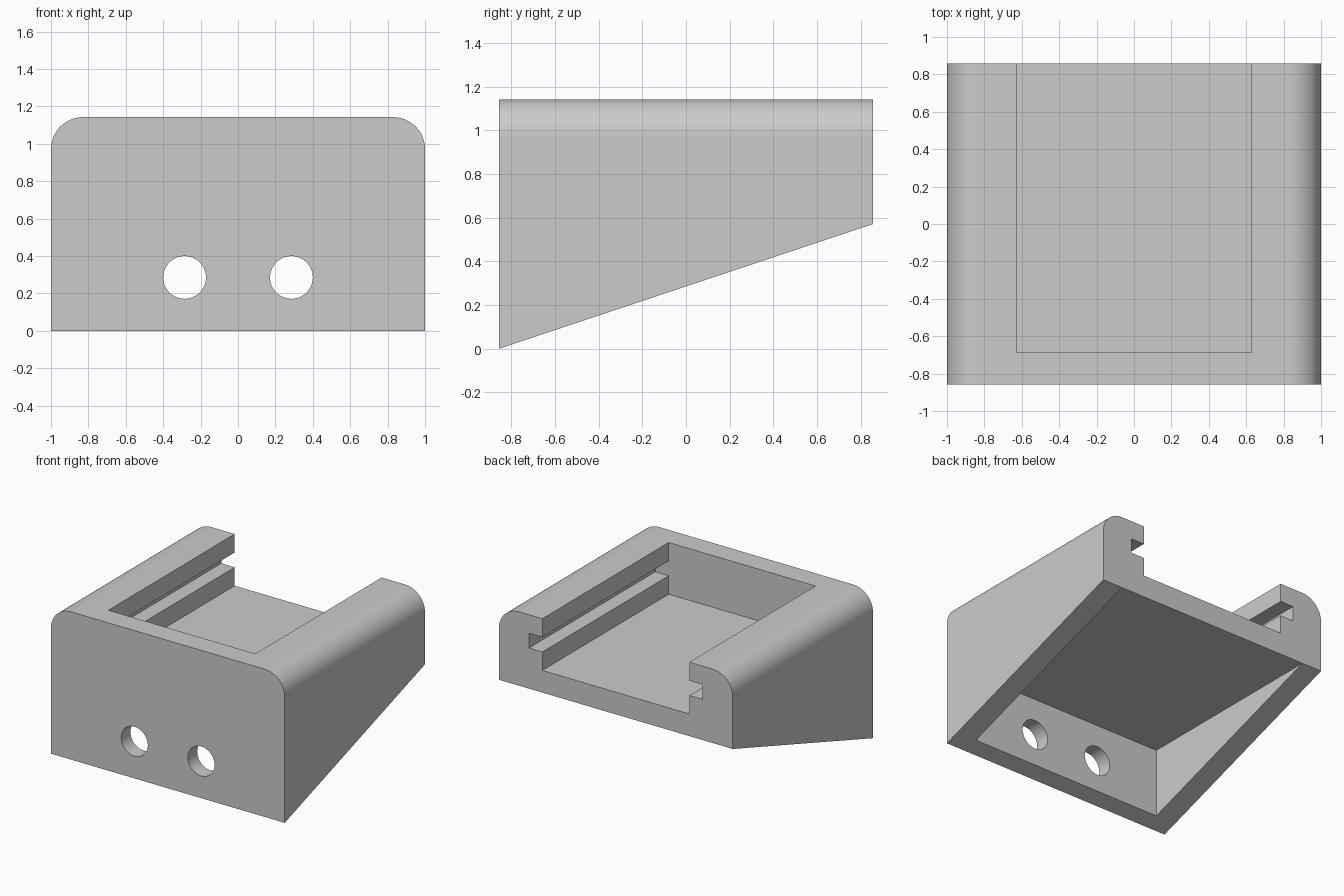
import bpy, bmesh, math
from mathutils import Matrix

if "Cube" in bpy.data.objects:
    bpy.data.objects.remove(bpy.data.objects["Cube"], do_unlink=True)

U = 2 / 35            # one design unit: the bracket is 35 wide, 30 deep, 20 high
W, D, H = 17.5, 15, 20

grey = bpy.data.materials.new("plain_grey")
grey.use_nodes = True
grey.diffuse_color = (0.6, 0.6, 0.6, 1)
grey.node_tree.nodes["Principled BSDF"].inputs["Base Color"].default_value = (0.6, 0.6, 0.6, 1)


def make_object(name, bm):
    bmesh.ops.recalc_face_normals(bm, faces=bm.faces)
    mesh = bpy.data.meshes.new(name)
    bm.to_mesh(mesh)
    bm.free()
    mesh.materials.append(grey)
    obj = bpy.data.objects.new(name, mesh)
    bpy.context.collection.objects.link(obj)
    return obj


def mirrored_prism(half, y0, y1):
    """Extrude a right-half (x, z) profile, mirrored in x, from y0 to y1."""
    outline = half + [(-x, z) for x, z in reversed(half)]
    bm = bmesh.new()
    face = bm.faces.new([bm.verts.new((x * U, y0 * U, z * U)) for x, z in outline])
    geom = bmesh.ops.extrude_face_region(bm, geom=[face])["geom"]
    moved = [v for v in geom if isinstance(v, bmesh.types.BMVert)]
    bmesh.ops.translate(bm, verts=moved, vec=(0, (y1 - y0) * U, 0))
    return bm


# Body: block with rounded upper edges, underside cut on a slope
R, STEPS = 3, 16
arc = [(W - R + R * math.cos(a), H - R + R * math.sin(a))
       for a in (i * math.pi / 2 / STEPS for i in range(STEPS + 1))]
bm = mirrored_prism([(W, 0)] + arc, -D, D)
cut = bmesh.ops.bisect_plane(bm, geom=bm.verts[:] + bm.edges[:] + bm.faces[:],
                             plane_co=(0, -D * U, 0), plane_no=(0, 1, -3),
                             clear_outer=True)
bmesh.ops.holes_fill(bm, edges=[e for e in bm.edges if e.is_boundary])
body = make_object("bracket_body", bm)

# Upper pocket with a slide groove in each side wall, open at the back
pocket = [(11, 13), (11, 15.5), (13, 15.5), (13, 17.5), (11, 17.5), (11, 22)]
cutters = [make_object("pocket_cutter", mirrored_prism(pocket, -12, 20))]

# Hollow under the floor
hollow = [(14.5, -3), (14.5, 9.98)]
cutters.append(make_object("hollow_cutter", mirrored_prism(hollow, -13, 20)))

# Two round holes through the front wall
for side in (-1, 1):
    bm = bmesh.new()
    bmesh.ops.create_cone(bm, cap_ends=True, segments=48, radius1=2 * U,
                          radius2=2 * U, depth=4 * U)
    bmesh.ops.transform(bm, verts=bm.verts,
                        matrix=Matrix.Translation((side * 5 * U, -14 * U, 5 * U))
                        @ Matrix.Rotation(math.pi / 2, 4, "X"))
    cutters.append(make_object("hole_cutter", bm))

bpy.ops.object.select_all(action="DESELECT")
bpy.context.view_layer.objects.active = body
body.select_set(True)
for cutter in cutters:
    cutter.hide_render = True
    mod = body.modifiers.new(cutter.name, "BOOLEAN")
    mod.operation = "DIFFERENCE"
    mod.solver = "EXACT"
    mod.object = cutter
    bpy.ops.object.modifier_apply(modifier=mod.name)
    bpy.data.objects.remove(cutter, do_unlink=True)

# Smooth rounds and holes, flat large faces
bpy.ops.object.shade_smooth_by_angle(angle=math.radians(30))
for poly in body.data.polygons:
    if poly.area > 0.05:
        poly.use_smooth = False
